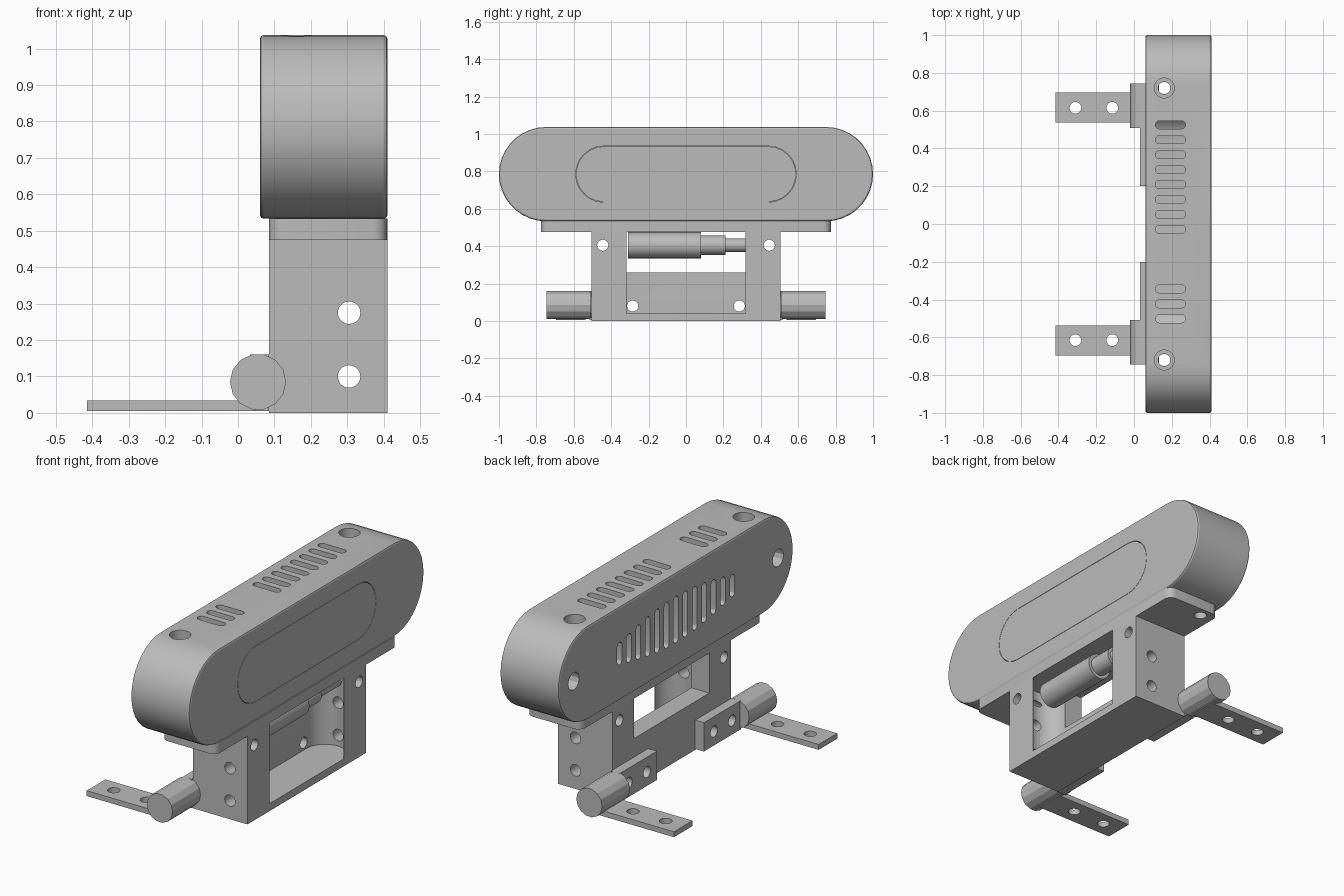
import bpy, bmesh
from math import cos, sin, pi
from mathutils import Vector

if "Cube" in bpy.data.objects:
    bpy.data.objects.remove(bpy.data.objects["Cube"], do_unlink=True)

grey = bpy.data.materials.new("plain grey")
grey.use_nodes = True
COLOUR = (0.5, 0.5, 0.5, 1)
grey.diffuse_color = COLOUR
grey.node_tree.nodes["Principled BSDF"].inputs["Base Color"].default_value = COLOUR


# Profiles: pairs (u, v) = (y, z) along X, (x, z) along Y, (x, y) along Z
def rect(u0, u1, v0, v1):
    return [(u0, v0), (u1, v0), (u1, v1), (u0, v1)]


def circle(u, v, r, n=20):
    return [(u + r * cos(2 * pi * i / n), v + r * sin(2 * pi * i / n)) for i in range(n)]


def rounded(u, v, hu, hv, r, n=6):
    """Rounded rectangle; a stadium when r equals a half size."""
    pts = []
    for k, (su, sv) in enumerate([(1, 1), (-1, 1), (-1, -1), (1, -1)]):
        for i in range(n + 1):
            a = (k + i / n) * pi / 2
            p = (u + su * (hu - r) + r * cos(a), v + sv * (hv - r) + r * sin(a))
            if not pts or (Vector(p) - Vector(pts[-1])).length > 1e-5:
                pts.append(p)
    if (Vector(pts[0]) - Vector(pts[-1])).length < 1e-5:
        pts.pop()
    return pts


def prism(name, pts, axis, lo, hi):
    place = {"X": lambda u, v, w: (w, u, v),
             "Y": lambda u, v, w: (u, w, v),
             "Z": lambda u, v, w: (u, v, w)}[axis]
    bm = bmesh.new()
    a = [bm.verts.new(place(u, v, lo)) for u, v in pts]
    b = [bm.verts.new(place(u, v, hi)) for u, v in pts]
    bm.faces.new(a)
    bm.faces.new(b)
    for i in range(len(pts)):
        j = (i + 1) % len(pts)
        bm.faces.new((a[i], a[j], b[j], b[i]))
    bmesh.ops.recalc_face_normals(bm, faces=bm.faces)
    mesh = bpy.data.meshes.new(name)
    bm.to_mesh(mesh)
    bm.free()
    ob = bpy.data.objects.new(name, mesh)
    bpy.context.collection.objects.link(ob)
    mesh.materials.append(grey)
    return ob


def apply(ob, mod):
    bpy.context.view_layer.objects.active = ob
    bpy.ops.object.modifier_apply(modifier=mod.name)


def soften(ob, width):
    mod = ob.modifiers.new("bevel", "BEVEL")
    mod.width, mod.segments = width, 2
    mod.limit_method, mod.angle_limit = "ANGLE", pi / 3
    apply(ob, mod)


def cut(ob, pts, axis, lo, hi):
    tool = prism("cutter", pts, axis, lo, hi)
    tool.hide_render = True
    mod = ob.modifiers.new("cut", "BOOLEAN")
    mod.operation, mod.solver, mod.object = "DIFFERENCE", "EXACT", tool
    apply(ob, mod)
    bpy.data.objects.remove(tool, do_unlink=True)


MID = 0.785
SIDES = (-1, 1)

# Housing: long stadium with an inner chamber
housing = prism("housing", rounded(0, MID, 1, 0.252, 0.252, 9), "X", 0.06, 0.41)
soften(housing, 0.01)
cut(housing, rounded(0, MID, 0.59, 0.15, 0.15), "X", 0.10, 0.5)
for i in range(-6, 7):                                  # rear vents
    half = 0.06 + 0.066 * cos(i * pi / 12)
    cut(housing, rounded(0.08 * i, MID, 0.02, half, 0.02, 4), "X", 0, 0.2)
for i in [*range(8), 11, 12, 13]:                       # top vents
    cut(housing, rounded(0.193, 0.525 - 0.079 * i, 0.08, 0.021, 0.021, 4), "Z", 0.85, 1.2)
for s in SIDES:                                         # fixing holes
    cut(housing, circle(0.16, 0.72 * s, 0.032), "Z", 0.4, 1.2)
    cut(housing, circle(0.16, 0.72 * s, 0.053), "Z", 0.96, 1.2)
    cut(housing, circle(0.87 * s, MID, 0.047, 12), "X", 0, 0.25)

# Flush cover closing the chamber
prism("front_cover", rounded(0, MID, 0.588, 0.148, 0.148), "X", 0.385, 0.41)

# Mounting flange
flange = prism("flange", rounded(0.2475, 0, 0.1625, 0.775, 0.04), "Z", 0.475, 0.534)
for s in SIDES:
    cut(flange, circle(0.16, 0.72 * s, 0.032), "Z", 0.4, 0.6)

# Bracket block with a round-ended pocket and a rear window
bracket = prism("bracket", rect(0.085, 0.41, -0.505, 0.505), "Z", 0, 0.475)
cut(bracket, rounded(0.3, 0, 0.108, 0.42, 0.108, 8), "Z", 0.04, 0.6)
cut(bracket, rect(0.3, 0.5, -0.318, 0.318), "Z", 0.04, 0.6)
cut(bracket, rect(-0.32, 0.32, 0.26, 0.6), "X", 0, 0.3)
for s in SIDES:
    cut(bracket, circle(0.445 * s, 0.405, 0.03), "X", 0, 0.6)
    cut(bracket, circle(0.285 * s, 0.08, 0.03), "X", 0, 0.25)
    cut(bracket, circle(0.44 * s, 0.08, 0.03), "X", 0, 0.15)
    for z in (0.1, 0.275):
        cut(bracket, circle(0.305, z, 0.031), "Y", *sorted((0.36 * s, 0.6 * s)))

# Stepped plunger inside the pocket
STEPS = [("plunger_body", 0.07, -0.31, 0.08), ("plunger_collar", 0.052, 0.08, 0.21),
         ("plunger_tip", 0.036, 0.21, 0.4)]
for name, r, y0, y1 in STEPS:
    prism(name, circle(0.3, 0.405, r, 24), "Y", y0, y1)

# Hinges: barrel, upright leaf and flat strap on each side
for s, side in zip(SIDES, ("right", "left")):
    prism(side + "_hinge_barrel", circle(0.055, 0.085, 0.077, 14), "Y",
          *sorted((0.507 * s, 0.745 * s)))
    leaf = prism(side + "_hinge_leaf", rect(*sorted((0.2 * s, 0.515 * s)), 0.005, 0.16),
                 "X", 0.033, 0.085)
    for y in (0.285, 0.44):
        cut(leaf, circle(y * s, 0.08, 0.03), "X", 0, 0.2)
    strap = prism(side + "_hinge_strap", rect(-0.415, 0.05, *sorted((0.537 * s, 0.695 * s))),
                  "Z", 0.005, 0.034)
    for x in (-0.31, -0.115):
        cut(strap, circle(x, 0.615 * s, 0.031), "Z", -0.1, 0.1)

# Smooth the fine curves and keep the edges sharp
for ob in bpy.context.collection.objects:
    if ob.type == "MESH" and grey.name in ob.data.materials:
        bpy.ops.object.select_all(action="DESELECT")
        ob.select_set(True)
        bpy.context.view_layer.objects.active = ob
        bpy.ops.object.shade_smooth_by_angle(angle=pi / 9)
